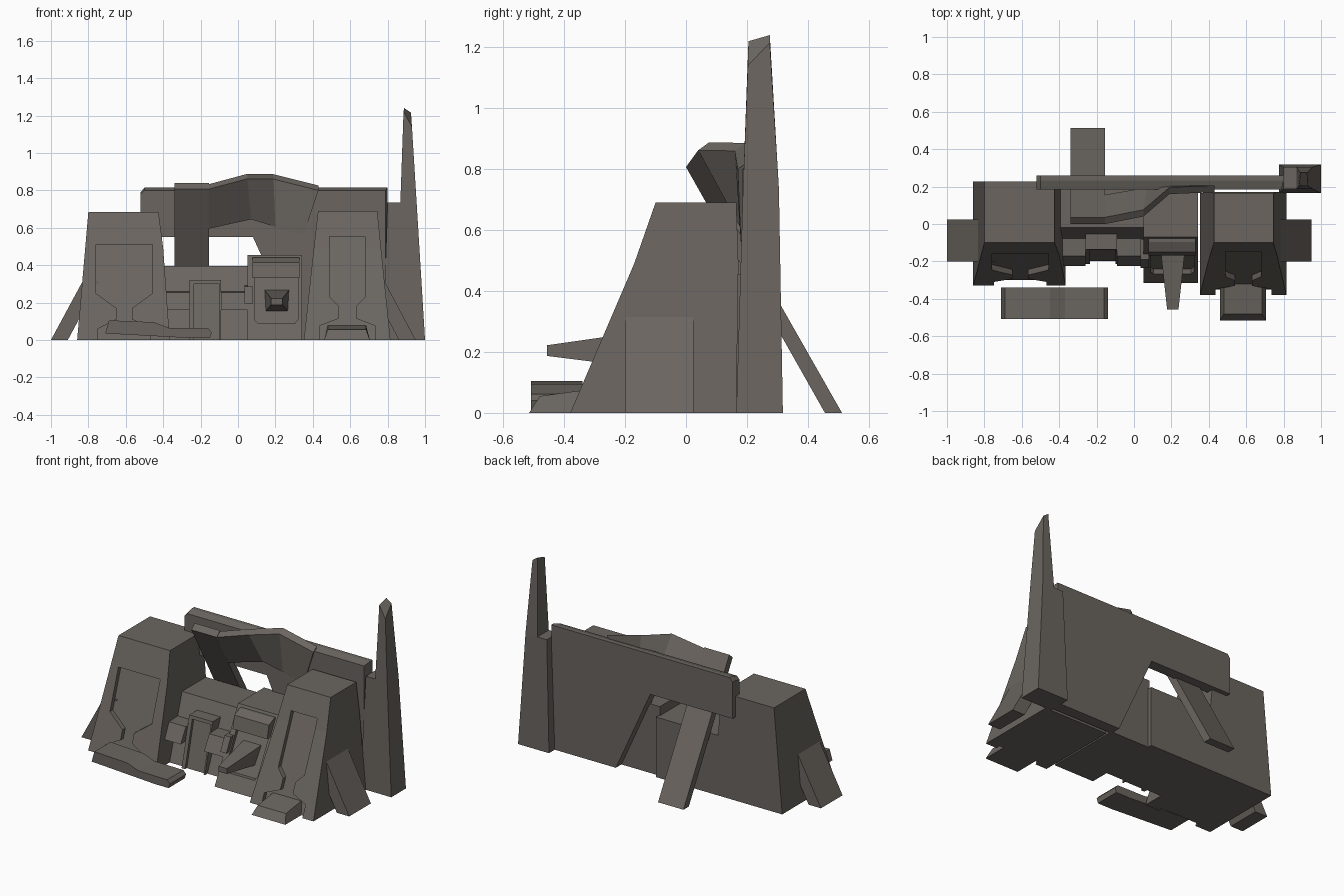
import bpy, bmesh
from mathutils import Vector

if "Cube" in bpy.data.objects:
    bpy.data.objects.remove(bpy.data.objects["Cube"])

stone = bpy.data.materials.new("weathered grey stone")
stone.diffuse_color = (0.145, 0.130, 0.115, 1)
stone.use_nodes = True
stone.node_tree.nodes["Principled BSDF"].inputs["Base Color"].default_value = stone.diffuse_color


def stack(name, rings):
    """Solid skinned through matching rings of points, capped at both ends."""
    bm = bmesh.new()
    loops = [[bm.verts.new(p) for p in ring] for ring in rings]
    n = len(loops[0])
    for a, b in zip(loops, loops[1:]):
        for i in range(n):
            j = (i + 1) % n
            bm.faces.new((a[i], a[j], b[j], b[i]))
    bm.faces.new(loops[0])
    bm.faces.new(loops[-1])
    bmesh.ops.recalc_face_normals(bm, faces=bm.faces)
    me = bpy.data.meshes.new(name)
    bm.to_mesh(me)
    bm.free()
    me.materials.append(stone)
    ob = bpy.data.objects.new(name, me)
    bpy.context.collection.objects.link(ob)
    return ob


def rect(z, x0, x1, y0, y1):
    return [(x0, y0, z), (x1, y0, z), (x1, y1, z), (x0, y1, z)]


def side_prism(name, pts, x0, x1):
    """Profile in (y, z), extruded along x."""
    return stack(name, [[(x, y, z) for y, z in pts] for x in (x0, x1)])


def front_prism(name, pts, y0, y1):
    """Profile in (x, z), extruded along y."""
    return stack(name, [[(x, y, z) for x, z in pts] for y in (y0, y1)])


def recess(ob, pts, base, slope, depth):
    """Sink an (x, z) outline into a sloping front y = base + slope * z."""
    cutter = stack("recess_cutter", [[(x, -0.9, z) for x, z in pts],
                                     [(x, base + slope * z + depth, z) for x, z in pts]])
    cutter.hide_render = True
    mod = ob.modifiers.new("recess", 'BOOLEAN')
    mod.operation, mod.solver, mod.object = 'DIFFERENCE', 'EXACT', cutter
    bpy.context.view_layer.update()
    ev = ob.evaluated_get(bpy.context.evaluated_depsgraph_get())
    me = bpy.data.meshes.new_from_object(ev)
    ob.modifiers.clear()
    ob.data = me
    bpy.data.objects.remove(cutter)


def keyhole(cx, w, top, shoulder, neck_w, neck_top, neck_low, foot_w, foot):
    """Symmetrical door outline: wide panel, narrow neck, flared foot."""
    half = [(w, top), (w, shoulder), (neck_w, neck_top), (neck_w, neck_low),
            (foot_w, foot), (foot_w, -0.05)]
    return [(cx + x, z) for x, z in half] + [(cx - x, z) for x, z in reversed(half)]


# Twin tapered towers with sunken door panels
left = stack("left_tower", [rect(0, -0.86, -0.365, -0.33, 0.228),
                            rect(0.49, -0.817, -0.40, -0.165, 0.228),
                            rect(0.685, -0.80, -0.425, -0.10, 0.228)])
recess(left, keyhole(-0.608, 0.152, 0.51, 0.25, 0.042, 0.17, 0.11, 0.14, 0.06),
       -0.33, 0.335, 0.03)
right = stack("right_tower", [rect(0, 0.352, 0.815, -0.38, 0.165),
                              rect(0.49, 0.405, 0.765, -0.17, 0.172),
                              rect(0.69, 0.428, 0.745, -0.10, 0.165)])
recess(right, keyhole(0.585, 0.095, 0.553, 0.23, 0.045, 0.18, 0.115, 0.15, 0.075),
       -0.38, 0.425, 0.03)

# Leaning side props
front_prism("left_prop", [(-1, 0), (-0.83, 0.315), (-0.74, 0.315), (-0.91, 0)], -0.2, 0.025)
front_prism("right_prop", [(0.95, 0), (0.775, 0.33), (0.685, 0.33), (0.86, 0)], -0.2, 0.025)

# Rear wall with an overhang on the left and a bevelled front edge
wall = [(-0.52, 0.55), (0.08, 0.55), (0.33, 0), (0.80, 0), (0.80, 0.815),
        (-0.50, 0.815), (-0.52, 0.79)]
bevelled = [(x - 0.012 if x > 0.7 else x, min(z, 0.80)) for x, z in wall]
bevelled[-1] = (-0.52, 0.78)
stack("rear_wall", [[(x, y, z) for x, z in ring] for ring, y in
                    ((bevelled, 0.185), (wall, 0.232), (wall, 0.258))])

# Tall broken pillar
stack("tall_pillar_base", [rect(0, 0.775, 0.98, 0.165, 0.318),
                           rect(0.735, 0.80, 0.93, 0.187, 0.305)])
stack("tall_pillar", [rect(0, 0.82, 1.0, 0.165, 0.318),
                      rect(0.735, 0.868, 0.955, 0.187, 0.305),
                      [(0.885, 0.205, 1.22), (0.93, 0.203, 1.14),
                       (0.925, 0.275, 1.215), (0.888, 0.275, 1.24)]])

# Long plank leaning through the gap, and the bent beam joined to it
side_prism("leaning_plank", [(0.0, 0.807), (0.035, 0.838), (0.512, 0), (0.456, 0)],
           -0.34, -0.155)
stations = [((-0.155, 0.0, 0.807), (-0.155, 0.12, 0.595)),
            ((0.05, 0.04, 0.862), (0.07, 0.16, 0.645)),
            ((0.19, 0.16, 0.86), (0.20, 0.18, 0.605)),
            ((0.43, 0.17, 0.80), (0.35, 0.18, 0.56))]
back = Vector((0, 0.036, 0.026))
stack("bent_beam", [[Vector(t), Vector(b), Vector(b) + back, Vector(t) + back]
                    for t, b in stations])

# Low middle wall with a post and cross bars
side_prism("middle_wall", [(0.228, 0), (0.228, 0.395), (-0.02, 0.395), (-0.19, 0)],
           -0.41, 0.06)
post = side_prism("middle_post", [(-0.04, 0), (-0.04, 0.32), (-0.135, 0.32), (-0.215, 0)],
                  -0.26, -0.09)
recess(post, [(-0.235, -0.05), (-0.235, 0.30), (-0.10, 0.30), (-0.10, -0.05)],
       -0.215, 0.25, 0.018)
bar = [(-0.05, 0.26), (-0.17, 0.255), (-0.225, 0.16), (-0.08, 0.16)]
for name, x0, x1 in (("left_bar", -0.40, -0.26), ("right_bar", -0.09, 0.05)):
    side_prism(name, bar, x0, x1)
side_prism("bar_bracket", [(-0.08, 0.29), (-0.19, 0.285), (-0.235, 0.195), (-0.1, 0.195)],
           0.035, 0.08)

# Fountain block with hood, sunken panel and tapered spout
block = side_prism("fountain_block", [(0.20, 0), (0.20, 0.455), (-0.07, 0.455), (-0.315, 0)],
                   0.05, 0.342)
recess(block, [(0.088, 0.11), (0.105, 0.09), (0.305, 0.09), (0.32, 0.11),
               (0.32, 0.34), (0.088, 0.34)], -0.315, 0.538, 0.025)
side_prism("fountain_hood", [(-0.03, 0.44), (-0.095, 0.44), (-0.15, 0.415), (-0.168, 0.33),
                             (-0.06, 0.33)], 0.078, 0.33)
stack("fountain_spout", [[(x0, y, z0), (x1, y, z0), (x1, y, z1), (x0, y, z1)]
                         for y, x0, x1, z0, z1 in ((-0.12, 0.14, 0.275, 0.145, 0.27),
                                                   (-0.456, 0.177, 0.238, 0.187, 0.222))])

# Fallen slab and step at the front
front_prism("fallen_slab", [(-0.71, 0.035), (-0.69, 0.105), (-0.45, 0.095), (-0.37, 0.065),
                            (-0.16, 0.062), (-0.14, 0.04), (-0.15, 0.01), (-0.25, 0.01)],
            -0.508, -0.34)
stack("front_step", [rect(0, 0.46, 0.705, -0.515, -0.32),
                     [(0.48, -0.48, 0.055), (0.685, -0.48, 0.055),
                      (0.685, -0.32, 0.077), (0.48, -0.32, 0.077)]])
